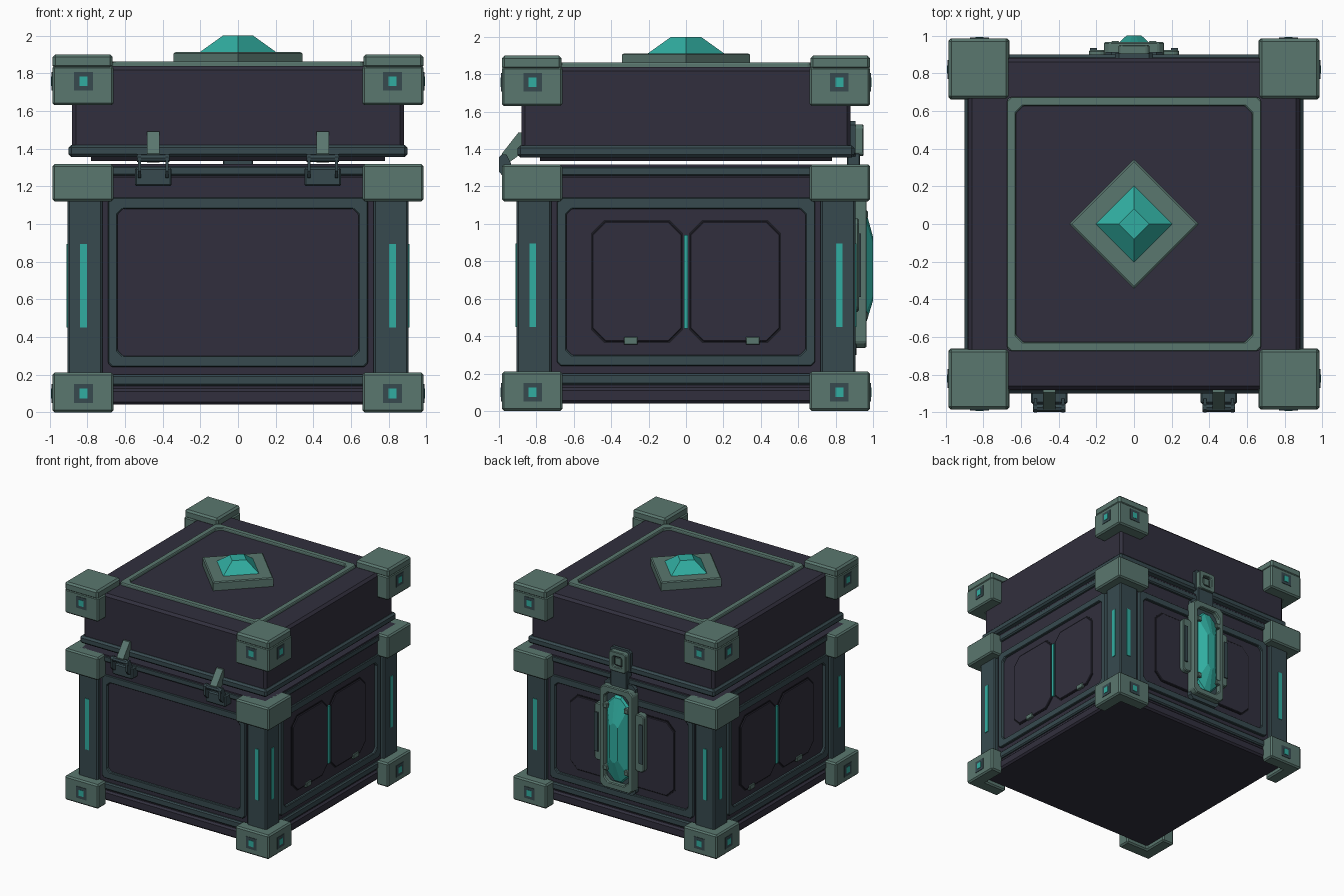
import bpy, bmesh, math
from mathutils import Matrix, Vector

if "Cube" in bpy.data.objects:
    bpy.data.objects.remove(bpy.data.objects["Cube"])


def mat(name, r, g, b):
    lin = lambda c: ((c / 255 + 0.055) / 1.055) ** 2.4 if c > 10 else c / 255 / 12.92
    m = bpy.data.materials.new(name)
    m.diffuse_color = (lin(r), lin(g), lin(b), 1)
    m.use_nodes = True
    m.node_tree.nodes["Principled BSDF"].inputs["Base Color"].default_value = m.diffuse_color
    return m


DARK = mat("dark violet panel", 49, 47, 61)
STEEL = mat("dark teal steel", 55, 74, 79)
METAL = mat("light green metal", 90, 119, 111)
GLOW = mat("turquoise crystal", 49, 174, 161)
GROOVE = mat("black groove", 27, 27, 34)


def loft(name, loops, m, cyclic=False, bevel=0):
    """Skin matching 3D loops; cap the ends, or join last to first."""
    bm = bmesh.new()
    rows = [[bm.verts.new(p) for p in lp] for lp in loops]
    n = len(rows[0])
    pairs = list(zip(rows, rows[1:])) + ([(rows[-1], rows[0])] if cyclic else [])
    for a, b in pairs:
        for i in range(n):
            j = (i + 1) % n
            bm.faces.new((a[i], a[j], b[j], b[i]))
    if not cyclic:
        bm.faces.new(rows[0])
        bm.faces.new(rows[-1])
    bmesh.ops.recalc_face_normals(bm, faces=bm.faces[:])
    me = bpy.data.meshes.new(name)
    bm.to_mesh(me)
    bm.free()
    me.materials.append(m)
    ob = bpy.data.objects.new(name, me)
    bpy.context.collection.objects.link(ob)
    if bevel:
        mod = ob.modifiers.new("edge", 'BEVEL')
        mod.width, mod.segments, mod.limit_method = bevel, 1, 'ANGLE'
    return ob


def rect(w, h, c=0.0, u=0.0, v=0.0):
    """Rectangle of half sizes w, h; with corners cut by c when given."""
    out = []
    for sx, sy in ((1, 1), (-1, 1), (-1, -1), (1, -1)):
        if not c:
            out.append((u + sx * w, v + sy * h))
        else:
            p = [(u + sx * w, v + sy * (h - c)), (u + sx * (w - c), v + sy * h)]
            out += p if sx * sy > 0 else p[::-1]
    return out


def on_side(k):
    """Map (u, v, depth) to wall k: 0 front, 1 right, 2 back, 3 left."""
    R = Matrix.Rotation(k * math.pi / 2, 3, 'Z')
    return lambda pts, d: [R @ Vector((u, -d, v)) for u, v in pts]


def flat(pts, z):
    return [(u, v, z) for u, v in pts]


def slab(name, half, z0, z1, m, bevel=0.0):
    return loft(name, [flat(rect(half, half), z0), flat(rect(half, half), z1)], m, bevel=bevel)


def plate(name, k, pts, d0, d1, m, bevel=0.0):
    f = on_side(k)
    return loft(name, [f(pts, d0), f(pts, d1)], m, bevel=bevel)


def ring(name, f, outer, inner, d0, d1, m, bevel=0.0):
    return loft(name, [f(outer, d0), f(outer, d1), f(inner, d1), f(inner, d0)], m, True, bevel)


# body shells and rims
slab("body_core", 0.87, 0.04, 1.30, DARK, 0.01)
slab("base_band", 0.885, 0.04, 0.125, DARK, 0.015)
slab("base_rim", 0.89, 0.14, 0.20, STEEL, 0.01)
slab("upper_band", 0.88, 1.14, 1.25, DARK)
slab("body_rim", 0.90, 1.255, 1.31, STEEL, 0.01)
slab("body_top", 0.895, 1.30, 1.318, DARK)
# lid shells
slab("lid_underside", 0.78, 1.335, 1.37, GROOVE)
slab("lid_rim", 0.90, 1.355, 1.42, STEEL, 0.015)
slab("lid_shell", 0.88, 1.40, 1.838, DARK, 0.02)

# corners: pillars, brackets and caps
for k in range(4):
    R = Matrix.Rotation(k * math.pi / 2, 3, 'Z')

    def turned(pts, z):
        return [R @ Vector((u, v, z)) for u, v in pts]

    ell = [(0.66, 0.985), (0.985, 0.985), (0.985, 0.66), (0.87, 0.66), (0.87, 0.87), (0.66, 0.87)]
    for nm, z0, z1 in (("foot", 0.0, 0.21), ("body_corner", 1.12, 1.318), ("lid_corner", 1.63, 1.84)):
        loft(nm, [turned(ell, z0), turned(ell, z1)], METAL, bevel=0.012)
    sq = rect(0.16, 0.16, 0, 0.825, 0.825)
    loft("lid_corner_cap", [turned(sq, 1.825), turned(sq, 1.90)], METAL, bevel=0.015)
    post = rect(0.0925, 0.0925, 0, 0.8125, 0.8125)
    loft("pillar", [turned(post, 0.15), turned(post, 1.2)], STEEL, bevel=0.01)

# the four walls
for k in range(4):
    f = on_side(k)
    # panel frame and pillar seams
    ring("panel_frame", f, rect(0.69, 0.45, 0.02, 0, 0.69), rect(0.64, 0.39, 0.03, 0, 0.69),
         0.86, 0.893, STEEL, 0.006)
    for s in (-1, 1):
        plate("pillar_light", k, rect(0.018, 0.222, 0, s * 0.82, 0.672), 0.89, 0.911, GLOW)
        for z in (0.10, 1.757):
            plate("stud_plate", k, rect(0.05, 0.05, 0, s * 0.82, z), 0.97, 0.989, STEEL)
            plate("stud_light", k, rect(0.022, 0.026, 0, s * 0.82, z), 0.97, 0.992, GLOW)
    # twin doors on the sides and back
    if k:
        for s in (-1, 1):
            u = s * 0.262
            plate("door_groove", k, rect(0.247, 0.33, 0.073, u, 0.692), 0.86, 0.874, GROOVE)
            plate("door_panel", k, rect(0.238, 0.32, 0.07, u, 0.692), 0.86, 0.882, DARK, 0.004)
    if k in (1, 3):
        plate("side_light", k, rect(0.012, 0.25, 0, 0, 0.69), 0.86, 0.884, GLOW)
        for u in (-0.295, 0.357):
            uu = u if k == 1 else -u
            plate("door_tab", k, rect(0.037, 0.021, 0, uu, 0.375), 0.86, 0.893, METAL, 0.004)

# lid top frame and gem
ring("lid_top_frame", flat, rect(0.675, 0.675, 0.02), rect(0.627, 0.627, 0.04), 1.82, 1.862, METAL, 0.006)


def diamond(r):
    return [(r, 0), (0, r), (-r, 0), (0, -r)]


loft("gem_base", [flat(diamond(0.343), 1.83), flat(diamond(0.343), 1.905),
                  flat(diamond(0.33), 1.912)], METAL)
loft("lid_gem", [flat(diamond(0.213), 1.905), flat(diamond(0.08), 2.0)], GLOW)

# hinges at the front
for s in (-1, 1):
    c = s * 0.45
    plate("hinge_bracket", 0, rect(0.098, 0.05, 0, c, 1.25), 0.86, 0.955, STEEL, 0.01)

    def side_profile(name, x0, x1, prof, m):
        loft(name, [[(x, y, z) for y, z in prof] for x in (x0, x1)], m)

    ear = [(-0.89, 1.22), (-0.975, 1.25), (-1.0, 1.28), (-1.0, 1.355), (-0.985, 1.372), (-0.96, 1.372), (-0.93, 1.31)]
    for e in (-1, 1):
        side_profile("hinge_ear", c + e * 0.073 - 0.009, c + e * 0.073 + 0.009, ear, STEEL)
    strap = [(-0.875, 1.49), (-0.895, 1.49), (-0.985, 1.375), (-0.985, 1.335), (-0.95, 1.325), (-0.875, 1.38)]
    side_profile("hinge_strap", c - 0.032, c + 0.032, strap, METAL)
    knuckle = [(-0.975 + 0.022 * math.cos(a * math.pi / 4), 1.35 + 0.022 * math.sin(a * math.pi / 4)) for a in range(8)]
    side_profile("hinge_pin", c - 0.085, c + 0.085, knuckle, STEEL)

# crystal lock on the back
back = on_side(2)
CZ = 0.78
plate("lock_backing", 2, rect(0.15, 0.48, 0.03, 0, CZ), 0.86, 0.912, STEEL)
plate("lock_bed", 2, rect(0.13, 0.41, 0.03, 0, CZ), 0.88, 0.925, STEEL)
ring("lock_frame", back, rect(0.16, 0.443, 0.03, 0, CZ), rect(0.115, 0.39, 0.04, 0, CZ),
     0.88, 0.965, METAL, 0.008)
loft("lock_crystal", [back(rect(0.1, 0.38, 0.07, 0, CZ - 0.01), 0.92),
                      back(rect(0.1, 0.36, 0.07, 0, CZ - 0.01), 0.945),
                      back(rect(0.04, 0.17, 0.03, 0, CZ - 0.02), 1.0)], GLOW)
for s in (-1, 1):
    plate("lock_wing", 2, rect(0.045, 0.25, 0.02, s * 0.195, CZ), 0.86, 0.925, METAL, 0.008)
    plate("lock_wing_rail", 2, rect(0.018, 0.17, 0, s * 0.215, CZ), 0.9, 0.935, STEEL)
    for t in (-1, 1):
        plate("lock_claw", 2, rect(0.022, 0.022, 0, s * 0.1, CZ + t * 0.27), 0.9, 0.972, METAL, 0.006)
# clasp on the lid
plate("clasp_tongue", 2, rect(0.08, 0.09, 0, 0, 1.29), 0.86, 0.93, STEEL, 0.006)
plate("clasp_plate", 2, rect(0.1, 0.095, 0.02, 0, 1.455), 0.86, 0.905, STEEL)
plate("clasp_bed", 2, rect(0.06, 0.06, 0, 0, 1.45), 0.88, 0.925, GROOVE)
ring("clasp_ring", back, rect(0.082, 0.085, 0.015, 0, 1.447), rect(0.042, 0.045, 0.01, 0, 1.447),
     0.88, 0.95, METAL, 0.006)
plate("clasp_button", 2, rect(0.028, 0.03, 0, 0, 1.447), 0.9, 0.938, METAL)
